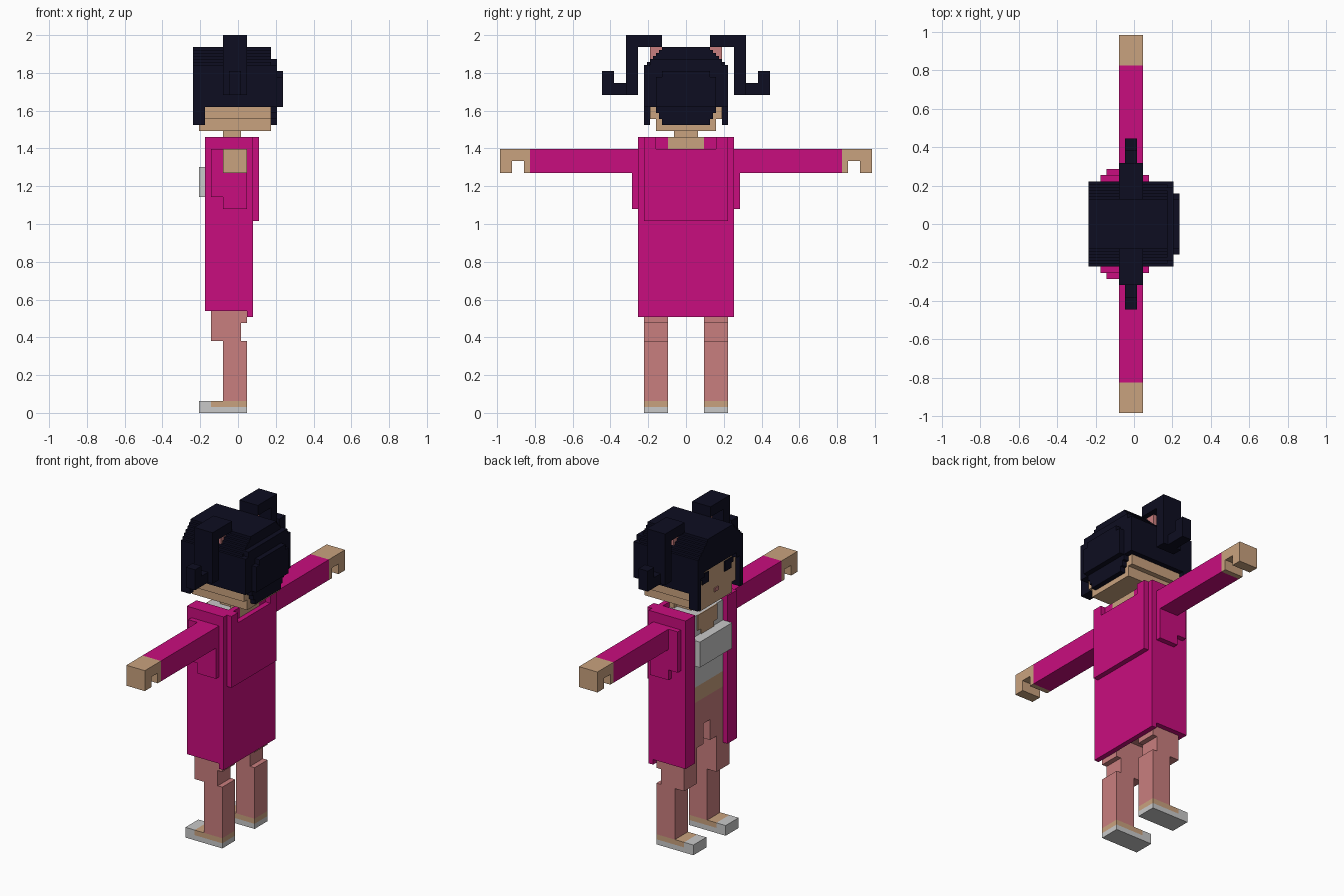
import bpy, bmesh
from mathutils import Vector

if "Cube" in bpy.data.objects:
    bpy.data.objects.remove(bpy.data.objects["Cube"])

U = 2 / 63  # one voxel; all part sizes below are in voxels


def material(name, rgb):
    m = bpy.data.materials.new(name)
    m.diffuse_color = (*rgb, 1)
    m.use_nodes = True
    m.node_tree.nodes["Principled BSDF"].inputs["Base Color"].default_value = m.diffuse_color
    return m


SKIN = material("skin", (0.584, 0.361, 0.209))
COAT = material("magenta", (0.584, 0.004, 0.209))
PINK = material("dusty pink", (0.584, 0.209, 0.209))
HAIR = material("blue black", (0.004, 0.004, 0.015))
WHITE = material("off white", (0.584, 0.584, 0.584))


def part(name, mat, boxes, both=False):
    """Boxes are (x0, x1, y0, y1, z0, z1); both=True repeats them on the -y side."""
    bm = bmesh.new()
    if both:
        boxes = boxes + [(a, b, -d, -c, e, f) for a, b, c, d, e, f in boxes]
    for x0, x1, y0, y1, z0, z1 in boxes:
        size = Vector((x1 - x0, y1 - y0, z1 - z0))
        mid = Vector((x0 + x1, y0 + y1, z0 + z1)) / 2
        for v in bmesh.ops.create_cube(bm, size=1)["verts"]:
            v.co = (v.co * size + mid) * U
    me = bpy.data.meshes.new(name)
    bm.to_mesh(me)
    bm.free()
    me.materials.append(mat)
    ob = bpy.data.objects.new(name, me)
    bpy.context.collection.objects.link(ob)
    return ob


def steps(x0, x1, rows):
    """Stack of centred slabs, rows are (half width, z0, z1)."""
    return [(x0, x1, -w, w, a, b) for w, a, b in rows]


# Shoes and feet (the figure faces -x)
part("shoes", WHITE, [(-6.5, 1.5, 3, 7, 0, 1), (-6.5, -4.5, 3, 7, 1, 2)], True)
part("feet", SKIN, [(-4.5, 1.5, 3, 7, 1, 2)], True)

# Trousers
part("legs", PINK, [(-2.5, 1.5, 3, 7, 2, 12), (-4.5, 0.5, 3, 7, 12, 15),
                    (-4.5, 1.5, 3, 7, 15, 19), (-4.5, 1.5, 1, 7, 19, 23)], True)
part("hips", PINK, [(-4.5, 1.5, -7, 7, 23, 28)])

# Torso
part("belly", SKIN, [(-4.5, 1.5, -7, 7, 28, 31)])
part("shirt", WHITE, [(-4.5, 1.5, -7, 7, 31, 44), (-4.5, 1.5, -5, 5, 44, 45),
                      (-6.5, -4.5, -5, 5, 36, 41)])
part("neckline", SKIN, steps(-4.7, -4.5, [(2, 41, 42), (3, 42, 45)]))
part("neck", SKIN, [(-2.5, 0.5, -2, 2, 45, 48), (0.5, 2.5, -3, 3, 44, 46)])

# Open coat
part("coat_sides", COAT, [(-5.5, 1.5, 7, 8, 17, 46), (-5.5, -4.5, 5, 7, 17, 46),
                          (-4.5, 1.5, 5, 7, 44, 46), (1.5, 2.5, 3, 8, 44, 46),
                          (2.5, 3.5, 5, 7, 44, 46)], True)
part("coat_back", COAT, [(1.5, 2.5, -8, 8, 16, 44), (2.5, 3.5, -7, 7, 32, 44)])
part("sleeves", COAT, [(-2.5, 1.5, 8, 26, 40, 44), (-4.5, 1.5, 8, 9, 36, 44),
                       (-2.5, 1.5, 8, 9, 34, 36)], True)

# Hands with a notch between thumb and fingers
part("hands", SKIN, [(-2.5, 1.5, 26, 31, 42, 44), (-2.5, 1.5, 26, 27, 40, 42),
                     (-2.5, 1.5, 29, 31, 40, 42)], True)

# Head and face
part("head", SKIN, steps(-6.5, 5.5, [(5, 47, 49), (6, 49, 56)]))
part("eyes", HAIR, [(-6.7, -6.5, 2.5, 4.5, 52, 54), (-6.7, -6.5, 4.5, 5.2, 53, 54)], True)
part("mouth", PINK, [(-6.7, -6.5, -0.6, 0.6, 49.2, 49.9)])

# Hair: crown, fringe, stepped back layers and side locks
top = [(6.5, 58, 58.5), (6, 58.5, 59), (5.5, 59, 59.5), (5, 59.5, 60),
       (4.5, 60, 60.5), (4, 60.5, 61)]
part("hair_crown", HAIR, steps(-5.5, 5.5, [(7, 56, 58)] + top))
part("hair_sides", HAIR, [(-5.5, 5.5, 6, 7, 51, 56)], True)
part("hair_fringe", HAIR, steps(-7.5, -5.5, [(7, 55, 58)] + top)
     + [(-7.5, -5.5, 5, 7, 54, 55), (-7.5, -5.5, -7, -5, 54, 55)])
part("hair_locks", HAIR, [(-7.5, -5.5, 6, 7, 48, 54)], True)
part("hair_back", HAIR,
     steps(5.5, 6.5, [(4, 48, 49), (4.5, 49, 50), (5, 50, 51), (7, 51, 58),
                      (6, 58, 59)])
     + steps(6.5, 7.5, [(5, 51, 56), (4, 56, 57)]))

# Pigtails and their ties
part("hair_ties", PINK, [(-1.5, 0.5, 4, 6, 59, 61)], True)
part("pigtails", HAIR, [(-2.5, 1.5, 4, 10, 61, 63), (-2.5, 1.5, 8, 10, 53, 61),
                        (-1.5, 0.5, 10, 14, 53, 55), (-1.5, 0.5, 12, 14, 55, 57)], True)
